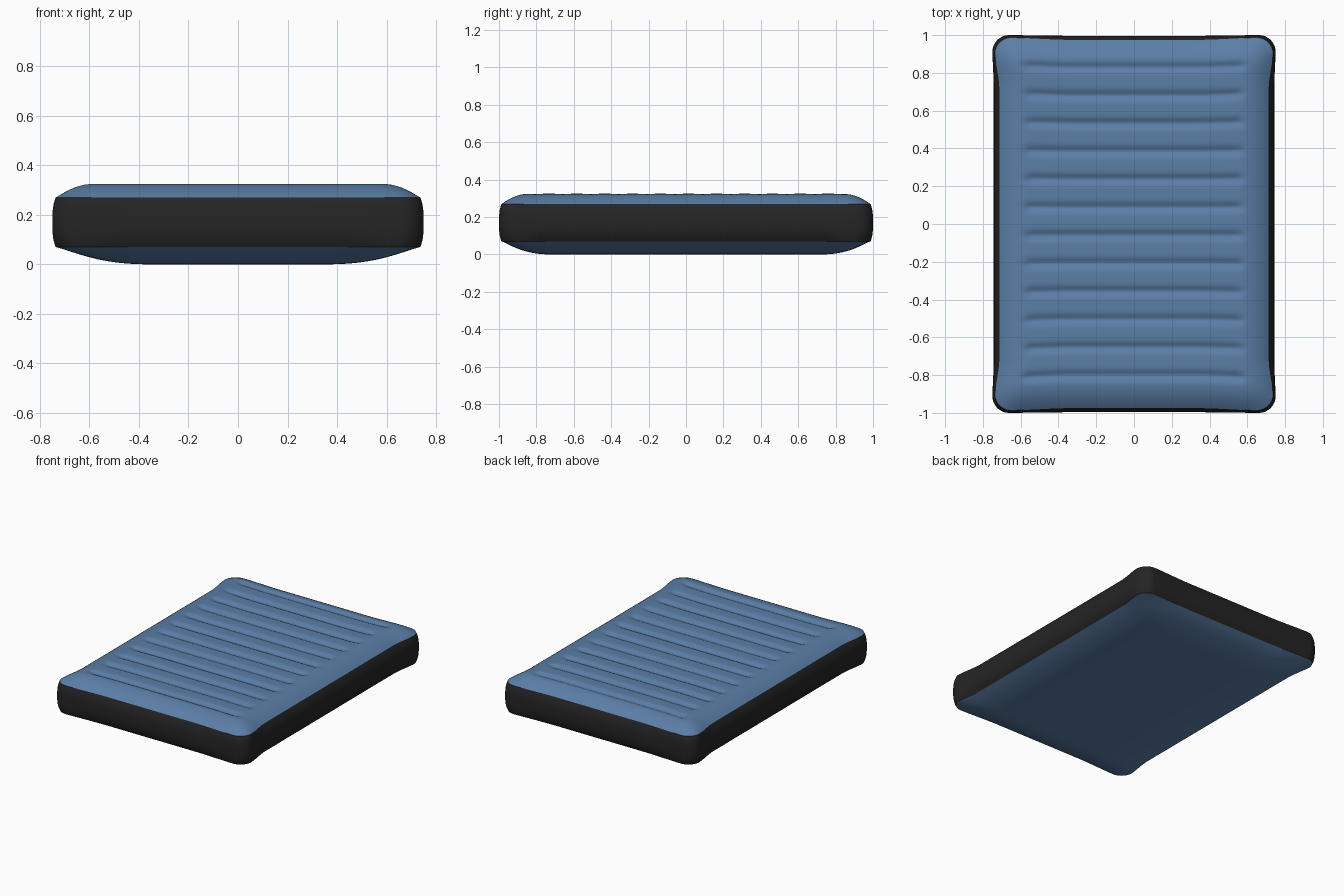
import bpy, math

if "Cube" in bpy.data.objects:
    bpy.data.objects.remove(bpy.data.objects["Cube"])

HX, HY, R = 0.75, 1.0, 0.09          # half sizes and corner radius
Z0, Z1 = 0.07, 0.27                  # lower and upper edge of the side band


def material(name, col):
    m = bpy.data.materials.new(name)
    m.diffuse_color = (*col, 1)
    m.use_nodes = True
    m.node_tree.nodes["Principled BSDF"].inputs["Base Color"].default_value = m.diffuse_color
    return m


BLUE = material("blue fabric", (0.105, 0.21, 0.385))
BLACK = material("black band", (0.018, 0.018, 0.018))


def smooth(t):
    t = max(0.0, min(1.0, t))
    return t * t * (3 - 2 * t)


def stations(h, n):
    """Grid lines across one direction, with fine spacing in the corners."""
    corner = [h - R + R * i / 10 for i in range(1, 11)]
    mid = [-(h - R) + 2 * (h - R) * i / n for i in range(n + 1)]
    return [-c for c in reversed(corner)] + mid + corner


XS, YS = stations(HX, 60), stations(HY, 200)


def place(x, y, t):
    """Map a rectangle point to the pillow outline; t = -1..1 up the band."""
    a, b = (abs(x) - HX + R) / R, (abs(y) - HY + R) / R
    ax, ay = abs(x), abs(y)
    if a > 0 and b > 0:              # round the corner
        ax = HX - R + R * a * math.sqrt(1 - b * b / 2)
        ay = HY - R + R * b * math.sqrt(1 - a * a / 2)
    inset = 0.013 * abs(t) ** 3
    pinch = 0.007 + 0.017 * t * t    # sides pull in between the corners
    px = inset + pinch * smooth((HY - 0.06 - ay) / 0.22)
    py = inset + 0.5 * pinch * smooth((HX - 0.06 - ax) / 0.35)
    ax, ay = ax * (1 - px / HX), ay * (1 - py / HY)
    return math.copysign(ax, x), math.copysign(ay, y)


def build(name, verts, faces, mat):
    me = bpy.data.meshes.new(name)
    me.from_pydata(verts, [], faces)
    me.materials.append(mat)
    ob = bpy.data.objects.new(name, me)
    bpy.context.collection.objects.link(ob)
    for p in me.polygons:
        p.use_smooth = True
    return ob


def panel(name, height, up):
    nx, ny = len(XS), len(YS)
    verts = [(*place(x, y, 1), height(x, y)) for y in YS for x in XS]
    faces = []
    for j in range(ny - 1):
        for i in range(nx - 1):
            k = j * nx + i
            f = (k, k + 1, k + nx + 1, k + nx)
            faces.append(f if up else f[::-1])
    build(name, verts, faces, BLUE)


def rise(d, length, power):
    return 1 - (1 - max(0.0, min(1.0, d / length))) ** power


GROOVES = [0.85 - 0.152 * i for i in range(12)]


def top_height(x, y):
    z = Z1 + 0.055 * rise(HX - abs(x), 0.15, 2) * rise(HY - abs(y), 0.15, 2)
    g = sum(math.exp(-((y - c) / 0.024) ** 2) for c in GROOVES)
    return z - 0.014 * g * smooth((0.63 - abs(x)) / 0.06)


def bottom_height(x, y):
    return Z0 * (1 - rise(HX - abs(x), 0.4, 2.5) * rise(HY - abs(y), 0.28, 2.5))


# Ribbed top and plain rounded underside
panel("top_panel", top_height, True)
panel("bottom_panel", bottom_height, False)

# Side band following the same outline, bulging at mid height
loop = ([(x, -HY) for x in XS[:-1]] + [(HX, y) for y in YS[:-1]]
        + [(x, HY) for x in XS[:0:-1]] + [(-HX, y) for y in YS[:0:-1]])
rows, n = 16, len(loop)
verts, faces = [], []
for r in range(rows + 1):
    t = -1 + 2 * r / rows
    z = Z0 + (Z1 - Z0) * r / rows
    verts += [(*place(x, y, t), z) for x, y in loop]
for r in range(rows):
    for i in range(n):
        j = (i + 1) % n
        faces.append((r * n + i, r * n + j, (r + 1) * n + j, (r + 1) * n + i))
build("side_band", verts, faces, BLACK)
